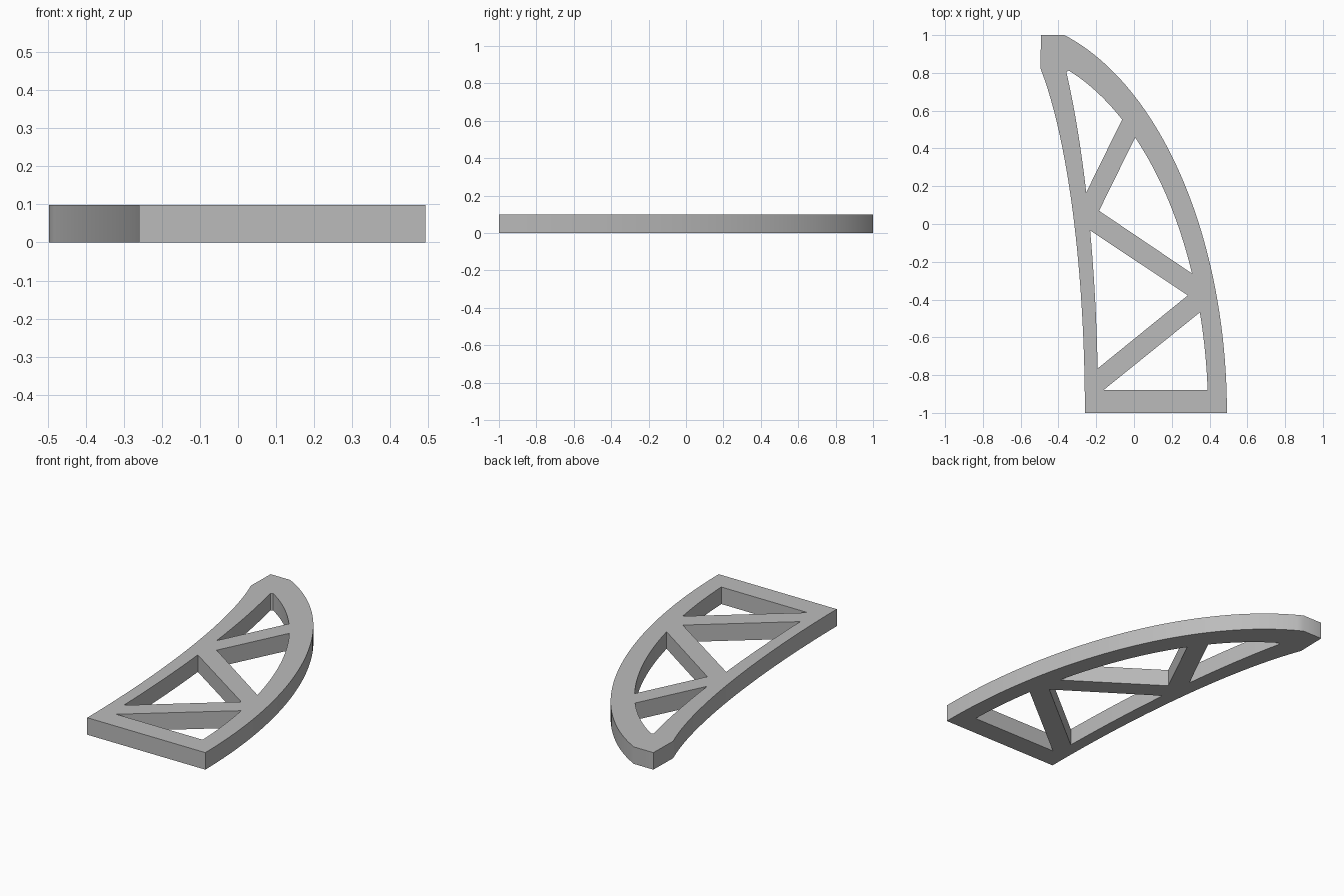
import bpy
from math import asin, cos, sin, radians

cube = bpy.data.objects.get("Cube")
if cube:
    bpy.data.objects.remove(cube, do_unlink=True)

THICK = 0.098
CX, CY = -0.72, -1.0  # shared centre of the four elliptical edges

# Elliptical edges as (x radius, y radius)
OUTER_RIGHT = (1.212, 2.09)
INNER_RIGHT = (1.112, 1.925)
INNER_LEFT = (0.53, 2.47)
OUTER_LEFT = (0.46, 2.09)


def arc(edge, y0, y1, n=24):
    """Points along an elliptical edge from height y0 to y1."""
    a, b = edge
    t0, t1 = asin((y0 - CY) / b), asin((y1 - CY) / b)
    ts = [t0 + (t1 - t0) * i / n for i in range(n + 1)]
    return [(CX + a * cos(t), CY + b * sin(t)) for t in ts]


# Outline, then the four truss openings
loops = [
    arc(OUTER_RIGHT, -1, 1, 48) + [(-0.492, 1)] + arc(OUTER_LEFT, 0.825, -1, 32),
    arc(INNER_RIGHT, 0.553, 0.812) + arc(INNER_LEFT, 0.805, 0.167),
    arc(INNER_RIGHT, -0.262, 0.458) + [(-0.185, 0.07)],
    arc(INNER_LEFT, -0.765, -0.034) + [(0.285, -0.378)],
    arc(INNER_RIGHT, -0.878, -0.468) + [(-0.16, -0.878)],
]

# Filled profile with openings, extruded to a plate
profile = bpy.data.curves.new("truss_bracket", "CURVE")
profile.dimensions = "2D"
profile.fill_mode = "BOTH"
profile.extrude = THICK / 2
for pts in loops:
    spline = profile.splines.new("POLY")
    spline.points.add(len(pts) - 1)
    for p, (x, y) in zip(spline.points, pts):
        p.co = (x, y, 0, 1)
    spline.use_cyclic_u = True

bracket = bpy.data.objects.new("truss_bracket", profile)
bracket.location.z = THICK / 2
bpy.context.collection.objects.link(bracket)
bpy.ops.object.select_all(action="DESELECT")
bracket.select_set(True)
bpy.context.view_layer.objects.active = bracket
bpy.ops.object.convert(target="MESH")
bracket = bpy.context.object

# Weld the caps to the walls and face all normals outward
bpy.ops.object.mode_set(mode="EDIT")
bpy.ops.mesh.select_all(action="SELECT")
bpy.ops.mesh.remove_doubles(threshold=0.0005)
bpy.ops.mesh.normals_make_consistent(inside=False)
bpy.ops.object.mode_set(mode="OBJECT")
bpy.ops.object.shade_smooth_by_angle(angle=radians(30))

# Plain grey finish
grey = bpy.data.materials.new("plain_grey")
grey.use_nodes = True
colour = (0.5, 0.5, 0.5, 1)
grey.diffuse_color = colour
grey.node_tree.nodes["Principled BSDF"].inputs["Base Color"].default_value = colour
bracket.data.materials.clear()
bracket.data.materials.append(grey)
